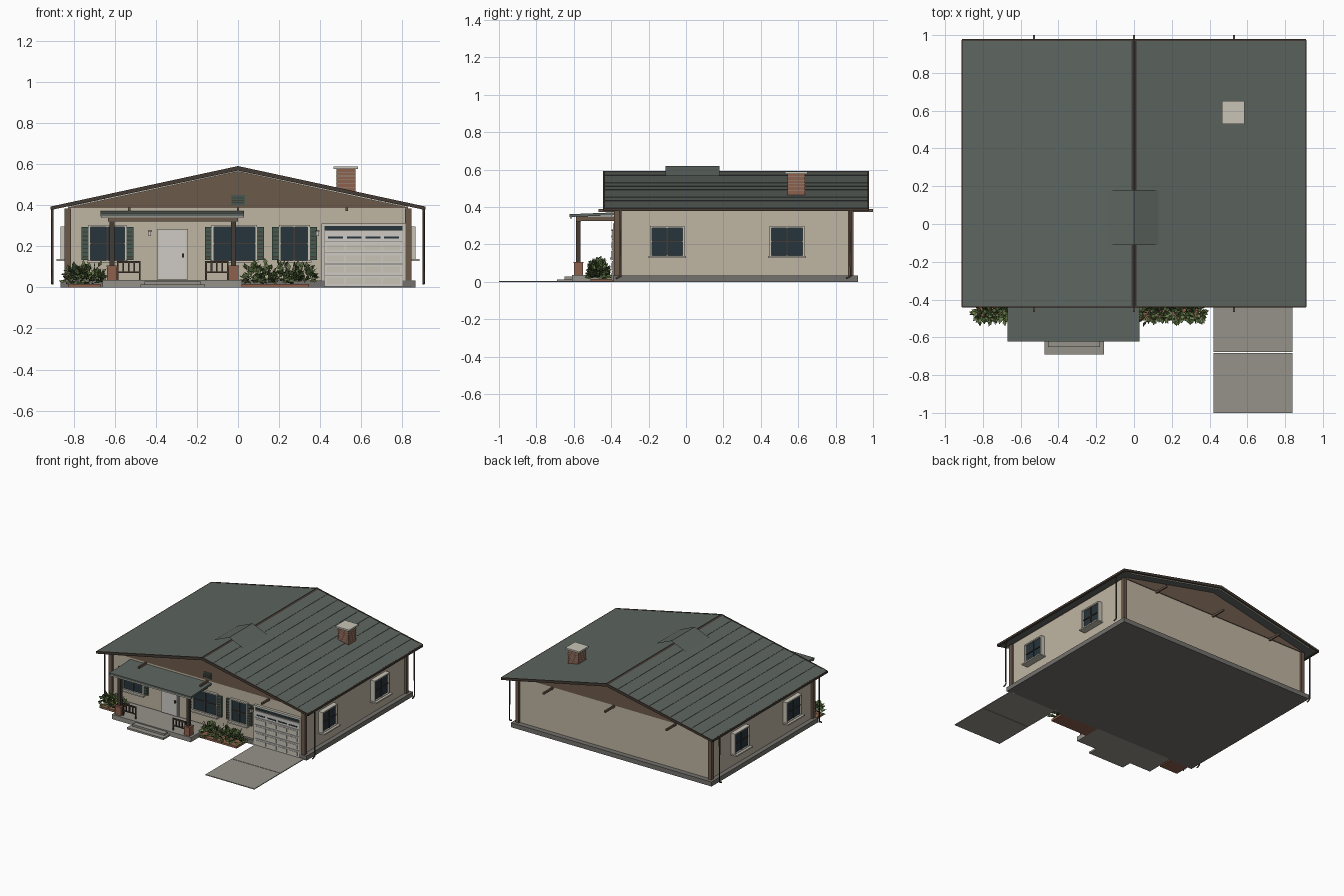
import bpy, bmesh, math, random
from mathutils import Vector

if "Cube" in bpy.data.objects:
    bpy.data.objects.remove(bpy.data.objects["Cube"])
random.seed(4)

def mat(name, r, g, b):
    m = bpy.data.materials.new(name)
    m.diffuse_color = (r, g, b, 1)
    m.use_nodes = True
    m.node_tree.nodes["Principled BSDF"].inputs["Base Color"].default_value = m.diffuse_color
    return m

ROOF = mat("roof_green", .11, .13, .115)
WALL = mat("stucco", .52, .46, .36)
BROWN = mat("brown_siding", .15, .10, .07)
DARK = mat("dark_brown", .06, .045, .035)
BRICK = mat("brick", .27, .12, .075)
CONC = mat("concrete", .30, .29, .25)
BASE = mat("foundation", .17, .165, .15)
TRIM = mat("trim", .58, .55, .47)
GLASS = mat("glass", .02, .035, .045)
GREEN = mat("shutter_green", .06, .10, .08)
WHITE = mat("door_white", .62, .60, .56)
LEAVES = [mat("leaf_a", .08, .13, .04), mat("leaf_b", .14, .20, .07)]

def finish(name, bm, *mats):
    me = bpy.data.meshes.new(name)
    bm.to_mesh(me)
    bm.free()
    for m in mats:
        me.materials.append(m)
    ob = bpy.data.objects.new(name, me)
    bpy.context.collection.objects.link(ob)
    return ob

def boxes(name, m, *bounds):
    """Boxes given as (x0, x1, y0, y1, z0, z1), joined in one object."""
    bm = bmesh.new()
    for x0, x1, y0, y1, z0, z1 in bounds:
        vs = bmesh.ops.create_cube(bm, size=1)["verts"]
        for v in vs:
            v.co = (x1 if v.co.x > 0 else x0, y1 if v.co.y > 0 else y0, z1 if v.co.z > 0 else z0)
    return finish(name, bm, m)

def extrude_y(name, m, pts, y0, y1):
    """Extrude an xz profile from y0 to y1."""
    bm = bmesh.new()
    f = bm.faces.new([bm.verts.new((x, y0, z)) for x, z in pts])
    new = bmesh.ops.extrude_face_region(bm, geom=[f])["geom"]
    bmesh.ops.translate(bm, vec=(0, y1 - y0, 0), verts=[g for g in new if isinstance(g, bmesh.types.BMVert)])
    bmesh.ops.recalc_face_normals(bm, faces=bm.faces)
    return finish(name, bm, m)

def tube(name, m, pts, r):
    cu = bpy.data.curves.new(name, "CURVE")
    cu.dimensions = "3D"
    cu.bevel_depth, cu.bevel_resolution, cu.use_fill_caps = r, 1, True
    s = cu.splines.new("POLY")
    s.points.add(len(pts) - 1)
    for p, c in zip(s.points, pts):
        p.co = (*c, 1)
    cu.materials.append(m)
    ob = bpy.data.objects.new(name, cu)
    bpy.context.collection.objects.link(ob)
    return ob

# House body
FY, BY, WX = -.37, .88, .83
boxes("foundation", BASE, (-.865, .865, -.39, .92, 0, .035))
boxes("walls", WALL, (-WX, WX, FY, BY, .035, .39))
extrude_y("gables", BROWN, [(-WX, .388), (WX, .388), (WX, .395), (0, .574), (-WX, .395)], FY - .006, BY + .006)
boxes("corner_trim", BROWN, *[(min(s * .815, s * .845), max(s * .815, s * .845), y - .015, y + .015, .035, .385)
                              for s in (-1, 1) for y in (FY, BY)])

# Roof with stepped shingle courses
def rz(x):
    return .588 - .215 * abs(x)

N = 10
half = [(0, rz(0))]
for i in range(1, N + 1):
    x = .905 * i / N
    half += [(x, rz(x) + .002), (x, rz(x))]
under = [(.905, rz(.905) - .014), (0, rz(0) - .014), (-.905, rz(.905) - .014)]
extrude_y("roof", ROOF, half + under + [(-x, z) for x, z in reversed(half[1:])], -.435, .972)

# Rake boards, eave boards, ridge cap
rake = [(-.91, rz(.91) + .003), (0, .592), (.91, rz(.91) + .003), (.91, rz(.91) - .014), (0, .570), (-.91, rz(.91) - .014)]
soffit = [(-.83, rz(.83) - .015), (0, .572), (.83, rz(.83) - .015), (.83, rz(.83) - .022), (0, .565), (-.83, rz(.83) - .022)]
for side, y, ys in (("front", -.443, -.43), ("back", .97, .958)):
    extrude_y(side + "_rake_board", DARK, rake, y, y + .009)
    extrude_y(side + "_rake_trim", TRIM, soffit, ys, ys + .006)
for s in (-1, 1):
    a, b = sorted((s * .895, s * .914))
    boxes("eave_gutter", DARK, (a, b, -.44, .975, .379, .395))
    for y in (-.35, .88):
        tube("downspout", DARK, [(s * .905, y, .385), (s * .905, y, .03), (s * .905, y - .025, .018)], .006)
extrude_y("ridge_cap", DARK, [(-.012, .586), (0, .594), (.012, .586)], -.443, .979)

# Thin raised saddle over the ridge
bm = bmesh.new()
rows = [[bm.verts.new((x, y, z)) for x, z in ((-.13, .565), (0, .62), (.13, .565))] for y in (-.11, .18)]
for i in (0, 1):
    bm.faces.new((rows[0][i], rows[0][i + 1], rows[1][i + 1], rows[1][i]))
finish("ridge_saddle", bm, ROOF)

# Projecting beam ends
boxes("beam_ends", BROWN, *[(x - .006, x + .006, a, b, .374, .389) for x in (-.53, 0, .53)
                            for a, b in ((-.467, FY), (BY, 1.0))])

# Gable vent
boxes("gable_vent", GREEN, (-.034, .034, FY - .012, FY, .403, .45))
boxes("vent_slats", DARK, *[(-.03, .03, FY - .015, FY, z, z + .005) for z in (.411, .422, .433)])

# Chimney with brick courses
boxes("chimney", BRICK, (.48, .573, .543, .637, .44, .578))
boxes("chimney_mortar", CONC, *[(.479, .574, .542, .638, z, z + .003) for z in (.488, .506, .524, .542, .56)])
boxes("chimney_cap", TRIM, (.466, .586, .53, .65, .577, .59))

# Windows built on the front, then turned for the sides
def window(c, w, z0=.135, z1=.295, shutters=True, side=0):
    def put(name, m, *bs):
        if not side:
            return boxes(name, m, *[(c + a, c + b, FY - d, FY, e, f) for a, b, d, e, f in bs])
        out = []
        for a, b, d, e, f in bs:
            x0, x1 = sorted((side * WX, side * (WX + d)))
            out.append((x0, x1, c + a, c + b, e, f))
        return boxes(name, m, *out)
    h, t, d = w / 2, .01, (.036 if side else .018)
    zm = (z0 + z1) / 2
    put("window_glass", GLASS, (-h, h, d - .012, z0, z1))
    put("window_frame", TRIM, (-h - t, -h, d, z0 - t, z1 + t), (h, h + t, d, z0 - t, z1 + t),
        (-h, h, d, z1, z1 + t), (-h, h, d, z0 - t, z0))
    put("window_muntins", DARK, (-.004, .004, d - .006, z0, z1), (-h, h, d - .006, zm - .003, zm + .003))
    put("window_sill", TRIM, (-h - .018, h + .018, d + .018, z0 - .014, z0 - .004))
    if shutters:
        put("shutters", GREEN, *[(s * (h + .026) - .018, s * (h + .026) + .018, .016, z0, z1) for s in (-1, 1)])
        put("shutter_slats", DARK, *[(s * (h + .026) - .013, s * (h + .026) + .013, .019, z0 + .012 + k * .02, z0 + .018 + k * .02)
                                     for s in (-1, 1) for k in range(7)])

window(-.637, .165)
window(-.018, .20)
window(.275, .13)
for s in (-1, 1):
    for y in (-.10, .54):
        window(y, .165, .142, .288, False, s)

# Front door and wall lanterns
boxes("door_frame", TRIM, (-.395, -.245, FY - .012, FY, .04, .285))
boxes("door", WHITE, (-.385, -.255, FY - .018, FY, .042, .277))
boxes("door_handle", DARK, (-.272, -.264, FY - .028, FY, .145, .165))
for x in (-.43, .388):
    boxes("lantern", WHITE, (x - .007, x + .007, FY - .025, FY, .25, .272))
    boxes("lantern_cap", DARK, (x - .01, x + .01, FY - .028, FY, .272, .279))

# Garage door with panels
boxes("garage_frame", TRIM, (.408, .422, FY - .02, FY, 0, .312), (.803, .817, FY - .02, FY, 0, .312),
      (.408, .817, FY - .02, FY, .3, .312))
boxes("garage_header", GLASS, (.422, .803, FY - .014, FY, .278, .3))
boxes("garage_backing", BASE, (.422, .803, FY - .021, FY, .005, .28))
boxes("garage_panels", WHITE, *[(.424, .801, FY - .026, FY, .008 + k * .054, .059 + k * .054) for k in range(5)])
boxes("garage_panel_ribs", TRIM, *[(.435 + j * .091, .517 + j * .091, FY - .029, FY, .018 + k * .054, .048 + k * .054)
                                   for k in range(4) for j in range(4)])
boxes("garage_lights", GLASS, *[(.44 + j * .091, .512 + j * .091, FY - .028, FY, .238, .248) for j in range(4)])

# Driveway
boxes("driveway", CONC, (.42, .84, -1, -.682, 0, .006), (.42, .84, -.678, -.38, 0, .006))

# Porch floor, steps and roof
boxes("porch_floor", CONC, (-.66, .02, -.61, -.38, 0, .036))
boxes("porch_steps", CONC, (-.475, -.16, -.69, -.60, 0, .014), (-.455, -.18, -.65, -.60, .014, .028))
roof = boxes("porch_roof", ROOF, (-.67, .03, -.623, FY, .347, .362))
for v in roof.data.vertices:
    if v.co.y > -.5:
        v.co.z += .01
boxes("porch_fascia", TRIM, (-.668, .028, -.62, -.61, .338, .352))
boxes("porch_beam", BROWN, (-.635, 0, -.588, -.562, .322, .35), (-.635, -.609, -.588, FY, .326, .35),
      (-.026, 0, -.588, FY, .326, .35))
for x in (-.615, -.022):
    boxes("porch_post", DARK, (x - .012, x + .012, -.587, -.563, .1, .325))
    boxes("post_base", BRICK, (x - .024, x + .024, -.599, -.551, .02, .1))
    boxes("post_base_cap", BRICK, (x - .027, x + .027, -.602, -.548, .1, .106))
for a, b in ((-.59, -.475), (-.16, -.046)):
    boxes("porch_railing", DARK, (a, b, -.58, -.57, .12, .13), (a, b, -.58, -.57, .07, .077),
          *[(x - .004, x + .004, -.579, -.571, .036 if k in (0, 4) else .075, .125)
            for k, x in enumerate(a + .004 + (b - a - .008) * j / 4 for j in range(5))])

# Planting beds and leafy shrubs
boxes("planting_beds", BRICK, (-.83, -.67, -.51, -.39, 0, .016), (.02, .345, -.51, -.39, 0, .016))

def shrub(x, y):
    bm = bmesh.new()
    c = Vector((x, y, .03))
    for _ in range(75):
        a, e = random.uniform(0, math.tau), math.asin(random.uniform(-.1, 1))
        d = Vector((math.cos(a) * math.cos(e), math.sin(a) * math.cos(e), math.sin(e)))
        p = c + Vector((d.x * .045, d.y * .045, d.z * .08)) * random.uniform(.3, 1)
        tip = (d + Vector([random.uniform(-.5, .5) for _ in range(3)])).normalized() * .036
        w = tip.cross(Vector((random.uniform(-1, 1), random.uniform(-1, 1), 1))).normalized() * .011
        pts = [p, p + tip * .5 + w, p + tip, p + tip * .5 - w]
        for q in pts:
            q.z = max(q.z, .008)
        bm.faces.new([bm.verts.new(q) for q in pts]).material_index = random.randint(0, 1)
    return finish("shrub", bm, *LEAVES)

for x in (-.80, -.745, -.695, .075, .14, .205, .27, .325):
    shrub(x, -.468)
